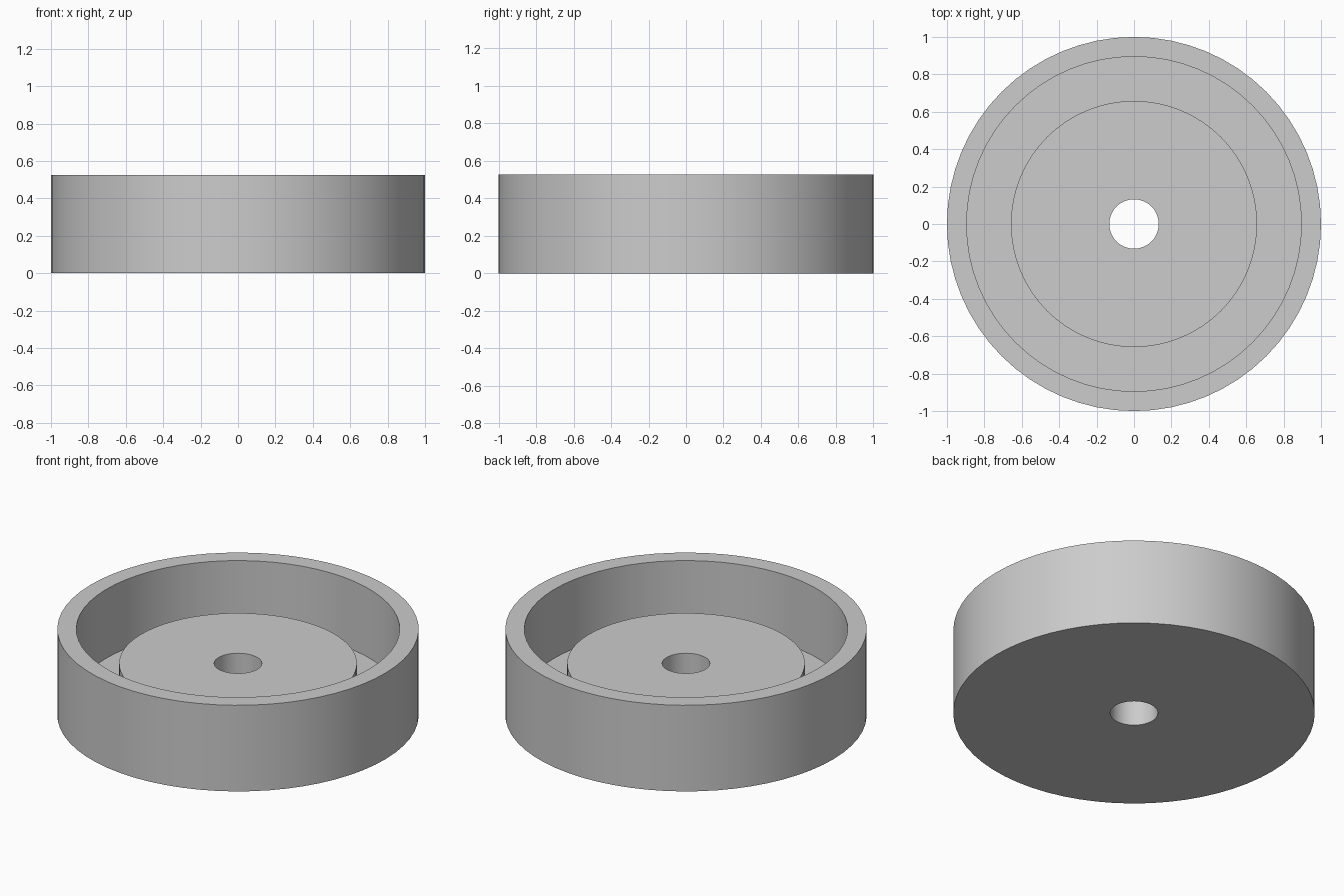
import bpy
import bmesh
import math

cube = bpy.data.objects.get("Cube")
if cube:
    bpy.data.objects.remove(cube, do_unlink=True)

SEGMENTS = 64
HEIGHT = 0.526
OUTER, INNER, BOSS, BORE = 1.0, 0.895, 0.658, 0.132
FLOOR_Z, BOSS_Z = 0.105, 0.316

grey = bpy.data.materials.new("plain_grey")
grey.use_nodes = True
colour = (0.604, 0.604, 0.604, 1)
grey.diffuse_color = colour
grey.node_tree.nodes["Principled BSDF"].inputs["Base Color"].default_value = colour


def lathe(name, profile):
    """Turn a closed (radius, height) profile around the z axis."""
    bm = bmesh.new()
    rings = []
    for r, z in profile:
        angles = [math.tau * i / SEGMENTS for i in range(SEGMENTS)]
        rings.append([bm.verts.new((r * math.cos(a), r * math.sin(a), z)) for a in angles])
    for k, ring in enumerate(rings):
        following = rings[(k + 1) % len(rings)]
        for i in range(SEGMENTS):
            j = (i + 1) % SEGMENTS
            bm.faces.new((ring[i], ring[j], following[j], following[i]))
    bmesh.ops.recalc_face_normals(bm, faces=bm.faces[:])
    mesh = bpy.data.meshes.new(name)
    bm.to_mesh(mesh)
    bm.free()
    mesh.materials.append(grey)
    obj = bpy.data.objects.new(name, mesh)
    bpy.context.collection.objects.link(obj)
    bpy.ops.object.select_all(action="DESELECT")
    obj.select_set(True)
    bpy.context.view_layer.objects.active = obj
    bpy.ops.object.shade_smooth_by_angle(angle=math.radians(30))
    return obj


# Round cup: base, outer wall, rim, inner wall, floor, raised boss and through bore
lathe("round_cup_with_boss", [
    (BORE, 0), (OUTER, 0), (OUTER, HEIGHT), (INNER, HEIGHT),
    (INNER, FLOOR_Z), (BOSS, FLOOR_Z), (BOSS, BOSS_Z), (BORE, BOSS_Z),
])
